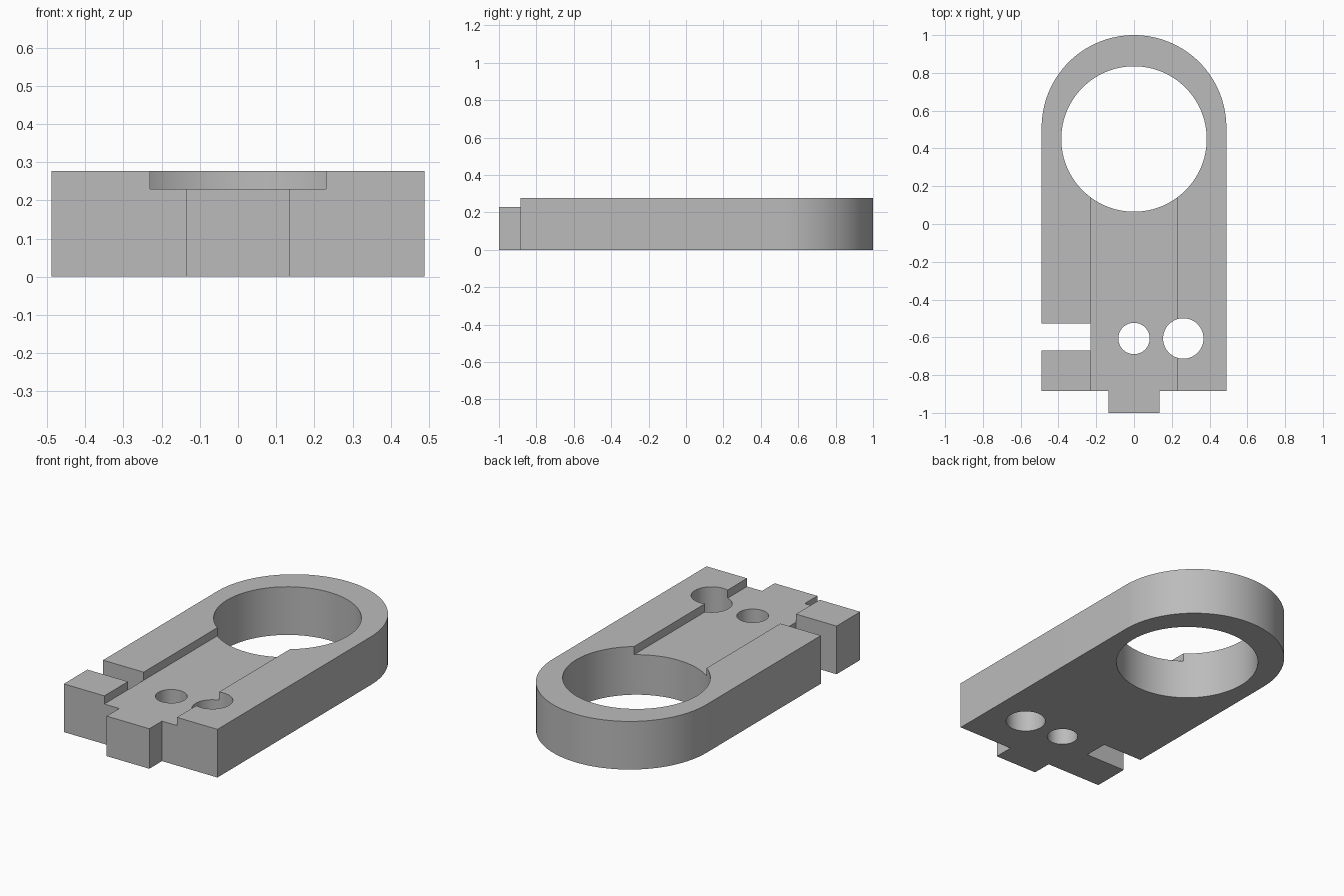
import bpy, math
from math import cos, sin, pi

cube = bpy.data.objects.get("Cube")
if cube:
    bpy.data.objects.remove(cube, do_unlink=True)

HEIGHT, FLOOR = 0.277, 0.23
HALF_W, ARC_Y = 0.489, 0.511
FRONT, TAB, CHANNEL = -0.885, 0.136, 0.231

grey = bpy.data.materials.new("plain_grey")
grey.use_nodes = True
colour = (0.5, 0.5, 0.5, 1)
grey.diffuse_color = colour
grey.node_tree.nodes["Principled BSDF"].inputs["Base Color"].default_value = colour


def prism(name, outline, z0, z1):
    """Extrude a counter-clockwise outline between two heights."""
    n = len(outline)
    verts = [(x, y, z) for z in (z0, z1) for x, y in outline]
    faces = [tuple(reversed(range(n))), tuple(range(n, 2 * n))]
    faces += [(i, (i + 1) % n, n + (i + 1) % n, n + i) for i in range(n)]
    mesh = bpy.data.meshes.new(name)
    mesh.from_pydata(verts, [], faces)
    mesh.materials.append(grey)
    obj = bpy.data.objects.new(name, mesh)
    bpy.context.collection.objects.link(obj)
    return obj


def arc(x, y, r, sweep, steps):
    return [(x + r * cos(sweep * i / steps), y + r * sin(sweep * i / steps))
            for i in range(steps + 1)]


def box(x0, x1, y0, y1):
    return [(x0, y0), (x1, y0), (x1, y1), (x0, y1)]


def hole(x, y, r, steps):
    return arc(x, y, r, 2 * pi, steps)[:-1]


# Plate with rounded back and a centred front tab
outline = [(-HALF_W, FRONT), (-TAB, FRONT), (-TAB, -1), (TAB, -1),
           (TAB, FRONT), (HALF_W, FRONT)]
outline += arc(0, ARC_Y, HALF_W, pi, 64)
plate = prism("clamp_plate", outline, 0, HEIGHT)

# Ring bore, two pin holes, side slot and shallow channel
cutters = [
    prism("bore_cutter", hole(0, 0.45, 0.385, 96), -0.1, 0.5),
    prism("centre_hole_cutter", hole(0, -0.606, 0.083, 64), -0.1, 0.5),
    prism("side_hole_cutter", hole(0.261, -0.606, 0.107, 64), -0.1, 0.5),
    prism("slot_cutter", box(-0.7, -CHANNEL, -0.67, -0.528), -0.1, 0.5),
    prism("channel_cutter", box(-CHANNEL, CHANNEL, -1.2, 0.3), FLOOR, 0.5),
]
for cutter in cutters:
    mod = plate.modifiers.new(cutter.name, "BOOLEAN")
    mod.operation = "DIFFERENCE"
    mod.solver = "EXACT"
    mod.object = cutter

# Bake the cuts, then remove the cutters
bpy.context.view_layer.update()
graph = bpy.context.evaluated_depsgraph_get()
cut_mesh = bpy.data.meshes.new_from_object(plate.evaluated_get(graph))
plate.modifiers.clear()
plate.data = cut_mesh
for cutter in cutters:
    bpy.data.objects.remove(cutter, do_unlink=True)

# Smooth curved walls, sharp edges
bpy.ops.object.select_all(action="DESELECT")
plate.select_set(True)
bpy.context.view_layer.objects.active = plate
bpy.ops.object.shade_smooth_by_angle(angle=math.radians(30))
